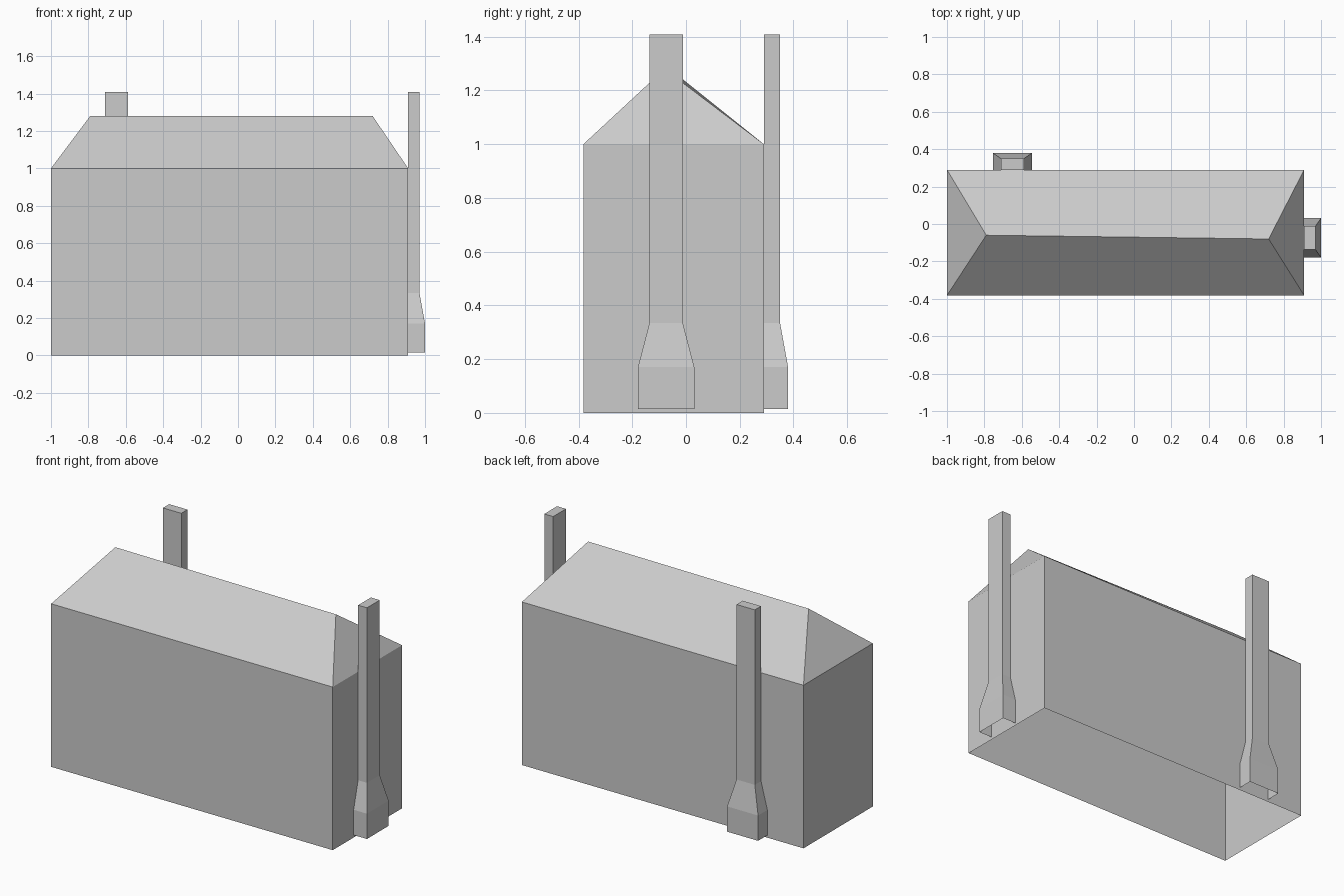
import bpy

cube = bpy.data.objects.get("Cube")
if cube:
    bpy.data.objects.remove(cube, do_unlink=True)

grey = bpy.data.materials.new("plain grey")
grey.use_nodes = True
grey.diffuse_color = (0.6, 0.6, 0.6, 1)
grey.node_tree.nodes["Principled BSDF"].inputs["Base Color"].default_value = (0.6, 0.6, 0.6, 1)


def rectangle(x0, x1, y0, y1, z):
    return [(x0, y0, z), (x1, y0, z), (x1, y1, z), (x0, y1, z)]


def add_mesh(name, verts, faces):
    mesh = bpy.data.meshes.new(name)
    mesh.from_pydata(verts, [], faces)
    mesh.materials.append(grey)
    obj = bpy.data.objects.new(name, mesh)
    bpy.context.collection.objects.link(obj)
    return obj


def loft(name, rings, capped):
    """Join four-sided rings from bottom to top, leaving the underside open."""
    verts = [v for ring in rings for v in ring]
    faces = []
    for r in range(len(rings) - 1):
        for i in range(4):
            a, b = 4 * r + i, 4 * r + (i + 1) % 4
            faces.append((a, b, b + 4, a + 4))
    if capped:
        n = len(verts)
        faces.append((n - 4, n - 3, n - 2, n - 1))
    return add_mesh(name, verts, faces)


LEFT, RIGHT, FRONT, BACK, EAVES = -1.0, 0.91, -0.382, 0.29, 1.0

# Walls, open underneath
loft("walls", [rectangle(LEFT, RIGHT, FRONT, BACK, z) for z in (0, EAVES)], False)

# Hipped roof with a slightly skewed ridge
ridge = [(-0.79, -0.06, 1.28), (0.72, -0.08, 1.28)]
add_mesh("hipped_roof", rectangle(LEFT, RIGHT, FRONT, BACK, EAVES) + ridge,
         [(0, 1, 5, 4), (1, 2, 5), (2, 3, 4, 5), (3, 0, 4)])

# Chimneys: wide base, sloped shoulder, slim stack (height, half width, depth)
profile = [(0.015, 0.105, 0.09), (0.17, 0.105, 0.09), (0.335, 0.062, 0.06), (1.408, 0.062, 0.06)]
end_y, back_x = -0.074, -0.65
loft("end_chimney", [rectangle(RIGHT, RIGHT + d, end_y - w, end_y + w, z)
                     for z, w, d in profile], True)
loft("back_chimney", [rectangle(back_x - w, back_x + w, BACK, BACK + d, z)
                      for z, w, d in profile], True)
